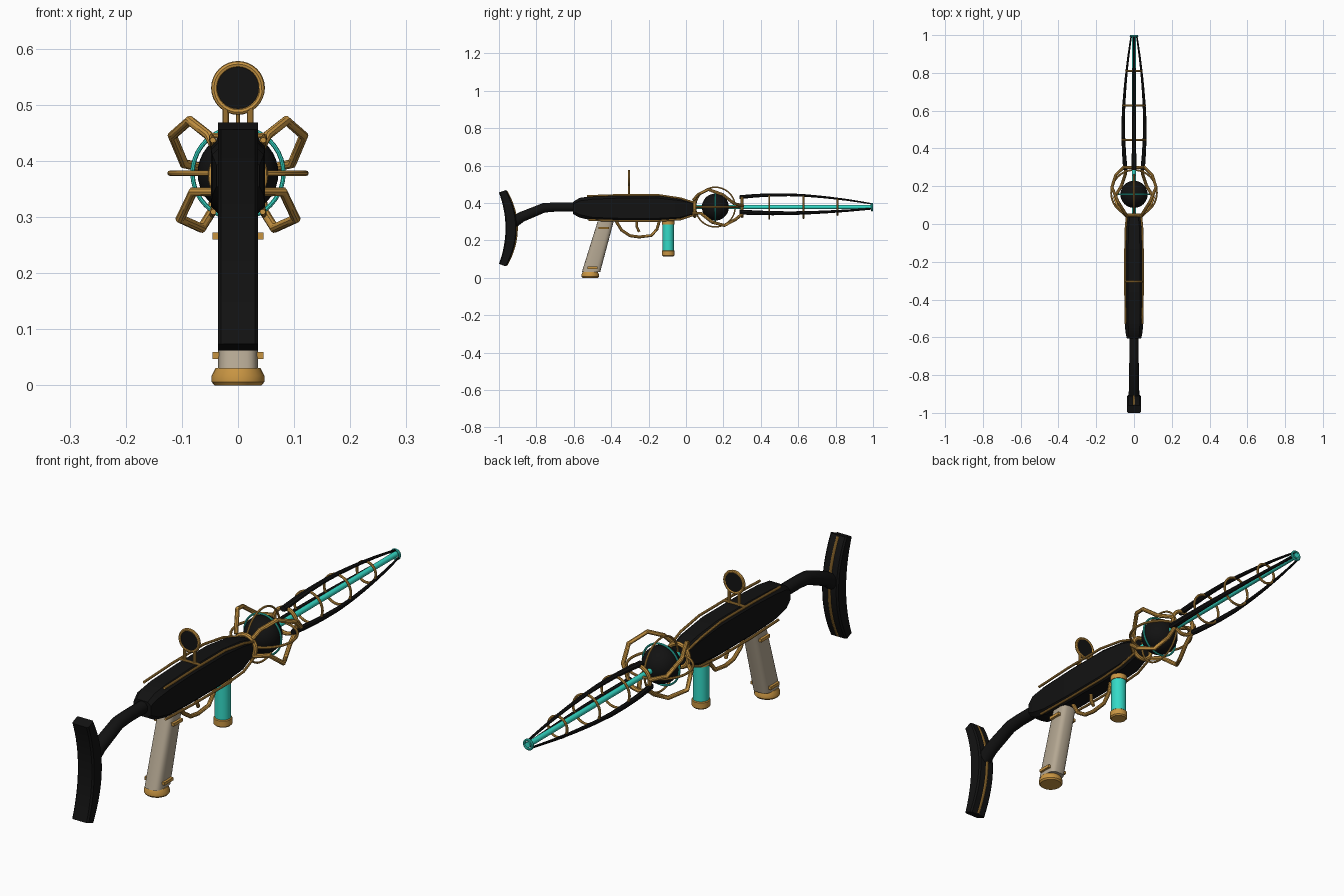
import bpy, bmesh, math
from mathutils import Vector, Matrix

if "Cube" in bpy.data.objects:
    bpy.data.objects.remove(bpy.data.objects["Cube"])

AXIS = 0.378          # height of the barrel line


def material(name, rgb):
    m = bpy.data.materials.new(name)
    m.diffuse_color = (*rgb, 1)
    m.use_nodes = True
    m.node_tree.nodes["Principled BSDF"].inputs["Base Color"].default_value = m.diffuse_color
    return m


BLACK = material("matte_black", (0.006, 0.006, 0.006))
GOLD = material("brass", (0.58, 0.30, 0.055))
TEAL = material("teal_energy", (0.035, 0.70, 0.57))
BEIGE = material("grip_beige", (0.46, 0.39, 0.29))


def add(name, bm, mat):
    bmesh.ops.recalc_face_normals(bm, faces=bm.faces)
    me = bpy.data.meshes.new(name)
    bm.to_mesh(me)
    bm.free()
    ob = bpy.data.objects.new(name, me)
    bpy.context.collection.objects.link(ob)
    me.materials.append(mat)
    return ob


def loft(name, mat, rings, closed=False):
    bm = bmesh.new()
    vs = [[bm.verts.new(p) for p in r] for r in rings]
    n = len(vs[0])
    pairs = list(zip(vs, vs[1:])) + ([(vs[-1], vs[0])] if closed else [])
    for a, b in pairs:
        for i in range(n):
            bm.faces.new((a[i], a[(i + 1) % n], b[(i + 1) % n], b[i]))
    if not closed:
        bm.faces.new(vs[0])
        bm.faces.new(vs[-1])
    return add(name, bm, mat)


def tube(name, mat, pts, r, closed=False, sides=10):
    """Round bar swept along a polyline, mitred at the bends."""
    P = [Vector(p) for p in pts]
    n = len(P)
    rings, u = [], None
    for i, p in enumerate(P):
        a = P[(i - 1) % n] if closed or i else p
        b = P[(i + 1) % n] if closed or i < n - 1 else p
        t = ((p - a).normalized() + (b - p).normalized()).normalized()
        if u is None:
            u = t.orthogonal()
        u = (u - t * u.dot(t)).normalized()
        v = t.cross(u)
        rr = r[i] if isinstance(r, (list, tuple)) else r
        rings.append([p + (u * math.cos(k * math.tau / sides) + v * math.sin(k * math.tau / sides)) * rr
                      for k in range(sides)])
    return loft(name, mat, rings, closed)


def ring(name, mat, c, R, r, plane="xz", n=32):
    i, j = "xyz".index(plane[0]), "xyz".index(plane[1])
    pts = []
    for k in range(n):
        p = list(c)
        p[i] += R * math.cos(k * math.tau / n)
        p[j] += R * math.sin(k * math.tau / n)
        pts.append(p)
    return tube(name, mat, pts, r, True, 8)


def lathe_z(name, mat, x, y, prof, n=24, sy=1.0):
    return loft(name, mat, [[(x + r * math.cos(k * math.tau / n), y + sy * r * math.sin(k * math.tau / n), z)
                             for k in range(n)] for r, z in prof])


def box(name, mat, loc, size, rx=0):
    bm = bmesh.new()
    bmesh.ops.create_cube(bm, size=1, matrix=Matrix.Translation(loc) @ Matrix.Rotation(rx, 4, 'X')
                          @ Matrix.Diagonal((*size, 1)))
    return add(name, bm, mat)


# Receiver: chamfered cross-sections along y
def section(y, w, zt, zb):
    c = 0.35 * w
    return [(w, y, zb + c), (w, y, zt - c), (w - c, y, zt), (c - w, y, zt),
            (-w, y, zt - c), (-w, y, zb + c), (c - w, y, zb), (w - c, y, zb)]


loft("receiver", BLACK, [section(*s) for s in (
    (-.605, .038, .405, .342), (-.57, .046, .427, .322), (-.50, .048, .437, .306), (-.35, .048, .443, .301),
    (-.15, .048, .443, .301), (-.03, .045, .428, .308), (.05, .034, .405, .335))])

# Brass trim rods on the four long edges, and the cross bar on top
for s, side in ((1, "right"), (-1, "left")):
    tube("upper_trim_" + side, GOLD, [(s * .045, -.53, .437), (s * .047, -.35, .443), (s * .047, -.15, .443),
                                      (s * .045, -.03, .425), (s * .038, .05, .40)], .005)
    tube("lower_trim_" + side, GOLD, [(s * .044, -.52, .309), (s * .046, -.35, .304), (s * .046, -.15, .304),
                                      (s * .045, -.03, .312), (s * .038, .05, .338)], .005)
    # Sight posts
    tube("sight_post_" + side, GOLD, [(s * .022, -.305, .44), (s * .022, -.305, .494)], .006)
tube("sight_crossbar", GOLD, [(-.047, -.305, .445), (.047, -.305, .445)], .005)

# Sight ring and dark lens
ring("sight_ring", GOLD, (0, -.305, .53), .042, .006)
tube("sight_lens", BLACK, [(0, -.308, .53), (0, -.302, .53)], .04, sides=32)

# Shoulder stock: bent arm and bowed pad
tube("stock_arm", BLACK, [(0, -.93, .29), (0, -.88, .325), (0, -.76, .374), (0, -.70, .378), (0, -.59, .378)],
     [.03, .028, .026, .025, .025], sides=12)
pad, strip = [], []
for k in range(17):
    t = -1 + k / 8
    z, bow = .265 + .197 * t, .035 * (1 - t * t)
    back, front = -1.0 + bow, -.96 + .055 * (1 - t * t)
    dz = .006 * t
    w, c = .036, .006
    pad.append([(w - c, back, z - dz), (w, back + c, z - dz), (w, front - c, z + dz), (w - c, front, z + dz),
                (c - w, front, z + dz), (-w, front - c, z + dz), (-w, back + c, z - dz), (c - w, back, z - dz)])
    strip.append((0, front, z))
loft("shoulder_pad", BLACK, pad)
tube("pad_trim", GOLD, strip, .006)

# Rear grip with brass bands and cap
grip = []
for t in (0, .1, .3, .6, .9, 1):
    z, y = .30 - .27 * t, -.43 - .078 * t
    hw, hy = .035 + .001 * t, .043 + .006 * t
    row = []
    for k in range(24):
        c, s = math.cos(k * math.tau / 24), math.sin(k * math.tau / 24)
        row.append((hw * math.copysign(abs(c) ** .6, c), y + hy * math.copysign(abs(s) ** .6, s), z))
    grip.append(row)
loft("rear_grip", BEIGE, grip)
box("grip_band_upper", GOLD, (0, -.44, .266), (.09, .055, .012))
box("grip_band_lower", GOLD, (0, -.50, .053), (.09, .055, .012))
lathe_z("grip_cap", GOLD, 0, -.512, [(.042, 0), (.047, .006), (.047, .017), (.040, .031)])

# Trigger and guard
tube("trigger_guard", GOLD, [(0, -.375, .305), (0, -.345, .255), (0, -.30, .225), (0, -.25, .218),
                             (0, -.185, .226), (0, -.155, .26), (0, -.142, .305)], .008)
tube("trigger", GOLD, [(0, -.265, .305), (0, -.262, .27), (0, -.25, .245)], .007)

# Front grip: teal cell between brass caps
lathe_z("energy_cell", TEAL, 0, -.095, [(.030, .13), (.030, .295)])
lathe_z("cell_lower_cap", GOLD, 0, -.095, [(.029, .115), (.034, .120), (.034, .143), (.031, .146)])
lathe_z("cell_upper_cap", GOLD, 0, -.095, [(.033, .285), (.033, .306)])

# Core sphere with its teal and brass rings
bm = bmesh.new()
bmesh.ops.create_uvsphere(bm, u_segments=32, v_segments=18, radius=.072,
                          matrix=Matrix.Translation((0, .157, AXIS)))
add("core_sphere", bm, BLACK)
ring("core_teal_ring", TEAL, (0, .157, AXIS), .081, .004, "xz", 40)
ring("core_flat_ring", GOLD, (0, .165, AXIS), .121, .005, "xy", 40)
ring("core_upright_ring", GOLD, (0, .157, AXIS), .106, .004, "yz", 40)
ring("rear_collar", GOLD, (0, .047, AXIS - .005), .045, .009)
ring("front_collar", GOLD, (0, .30, AXIS), .05, .008)

# Twisted cage bars around the core
for s, side in ((1, "right"), (-1, "left")):
    tube("upper_cage_bar_" + side, GOLD,
         [(s * .036, .04, .415), (s * .052, .065, .445), (s * .086, .12, .472), (s * .117, .195, .445),
          (s * .096, .26, .395), (s * .05, .305, .385)], .0085)
    tube("lower_cage_bar_" + side, GOLD,
         [(s * .036, .04, .345), (s * .08, .08, .345), (s * .103, .14, .297), (s * .065, .205, .28),
          (s * .045, .265, .312), (s * .042, .305, .345)], .0085)

# Barrel: teal rod, three black ribs, brass hoops, teal muzzle ring
tube("barrel_rod", TEAL, [(0, .02, AXIS), (0, 1.0, AXIS)], .011, sides=14)


def rib_radius(y):
    pts = ((.28, .052), (.36, .060), (.45, .065), (.55, .066), (.65, .061), (.75, .052), (.85, .040), (.93, .028),
           (1.0, .016))
    for (a, ra), (b, rb) in zip(pts, pts[1:]):
        if y <= b:
            return ra + (rb - ra) * (y - a) / (b - a)
    return pts[-1][1]


for name, deg in (("top", 90), ("lower_right", -30), ("lower_left", 210)):
    d = Vector((math.cos(math.radians(deg)), 0, math.sin(math.radians(deg))))
    side = d.cross(Vector((0, 1, 0)))
    rows = []
    for k in range(17):
        y = .285 + .712 * k / 16
        h = .014 - .009 * k / 16
        c = Vector((0, y, AXIS)) + d * rib_radius(y)
        rows.append([c + d * h * .8 * math.sin(a * math.tau / 8 + math.pi / 8)
                     + side * h * math.cos(a * math.tau / 8 + math.pi / 8) for a in range(8)])
    loft("barrel_rib_" + name, BLACK, rows)
for i, y in enumerate((.445, .628, .81)):
    ring(f"barrel_hoop_{i + 1}", GOLD, (0, y, AXIS), rib_radius(y) - .003, .005)
ring("muzzle_ring", TEAL, (0, .995, AXIS), .018, .005, n=24)

# Smooth shading with crisp edges
for ob in bpy.data.objects:
    ob.select_set(True)
    bpy.context.view_layer.objects.active = ob
bpy.ops.object.shade_smooth_by_angle(angle=math.radians(32))
